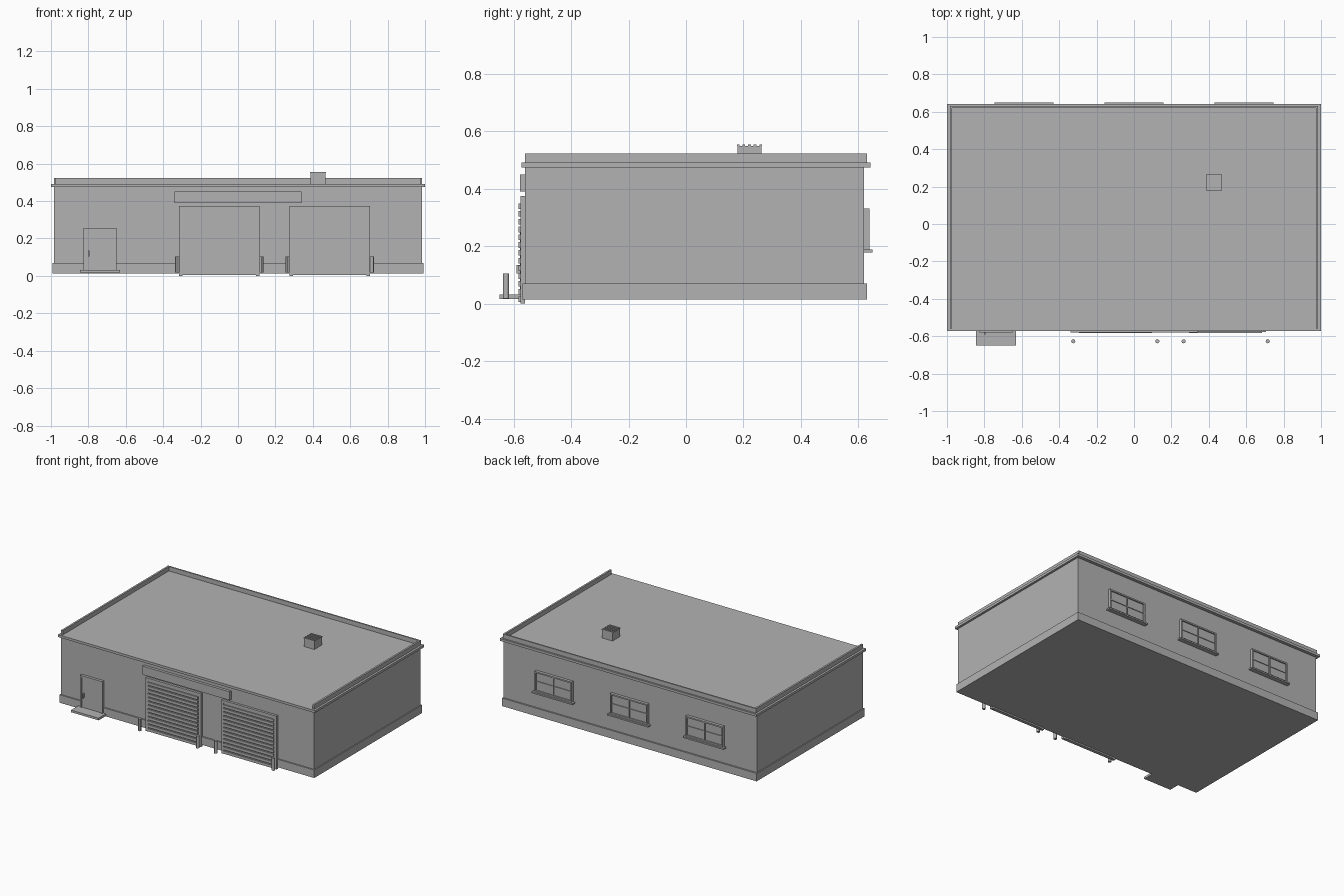
import bpy
import bmesh
from mathutils import Matrix, Vector

old = bpy.data.objects.get("Cube")
if old:
    bpy.data.objects.remove(old, do_unlink=True)

grey = bpy.data.materials.new("plain grey")
grey.use_nodes = True
colour = (0.45, 0.45, 0.45, 1)
grey.diffuse_color = colour
grey.node_tree.nodes["Principled BSDF"].inputs["Base Color"].default_value = colour


def finish(name, bm):
    mesh = bpy.data.meshes.new(name)
    bm.to_mesh(mesh)
    bm.free()
    mesh.materials.append(grey)
    obj = bpy.data.objects.new(name, mesh)
    bpy.context.collection.objects.link(obj)
    return obj


def boxes(name, *spans):
    """Join boxes, each given as (x0, x1, y0, y1, z0, z1)."""
    bm = bmesh.new()
    for x0, x1, y0, y1, z0, z1 in spans:
        centre = Vector((x0 + x1, y0 + y1, z0 + z1)) / 2
        size = Matrix.Diagonal((x1 - x0, y1 - y0, z1 - z0, 1))
        bmesh.ops.create_cube(bm, size=1, matrix=Matrix.Translation(centre) @ size)
    return finish(name, bm)


def frame(x0, x1, z0, z1, y0, y1, t, sill=True):
    """Spans of a rectangular border of thickness t in the xz plane."""
    spans = [(x0, x0 + t, y0, y1, z0, z1), (x1 - t, x1, y0, y1, z0, z1),
             (x0 + t, x1 - t, y0, y1, z1 - t, z1)]
    if sill:
        spans.append((x0 + t, x1 - t, y0, y1, z0, z0 + t))
    return spans


# Building shell
FRONT, BACK, SIDE = -0.56, 0.62, 0.985
ROOF, TOP = 0.492, 0.523
boxes("walls", (-SIDE, SIDE, FRONT, BACK, 0.015, 0.476))
boxes("plinth", (-0.992, 0.992, -0.569, 0.631, 0.014, 0.07))
boxes("roof_slab", (-1, 1, -0.573, 0.642, 0.475, ROOF))

# Low parapet on the back and both sides, open at the front
boxes("parapet",
      (-SIDE, -0.972, FRONT, 0.63, ROOF, TOP),
      (0.972, SIDE, FRONT, 0.63, ROOF, TOP),
      (-0.972, 0.972, BACK, 0.63, ROOF, TOP))

# Roof vent with a ribbed cap
boxes("roof_vent", (0.388, 0.468, 0.18, 0.263, ROOF, 0.549))
ribs = [(0.385, 0.471, y, y + 0.009, 0.549, 0.555)
        for y in (0.178 + 0.0193 * i for i in range(5))]
boxes("vent_ribs", *ribs)

# Sign board over the garage doors
boxes("sign_board", (-0.34, 0.34, -0.579, FRONT, 0.39, 0.45))

# Roller doors: border, panel and horizontal slats
SLATS = 13
for label, x0, x1 in (("right", -0.315, 0.115), ("left", 0.275, 0.705)):
    boxes(label + "_garage_frame",
          *frame(x0, x1, 0, 0.375, -0.577, FRONT, 0.018, sill=False))
    boxes(label + "_garage_panel", (x0 + 0.018, x1 - 0.018, -0.576, FRONT, 0.004, 0.357))
    pitch = 0.352 / SLATS
    slats = [(x0 + 0.02, x1 - 0.02, -0.584, -0.576,
              0.005 + i * pitch, 0.005 + (i + 0.72) * pitch) for i in range(SLATS)]
    boxes(label + "_garage_slats", *slats)

# Entrance door with handle and step
boxes("door_frame", *frame(-0.825, -0.65, 0.02, 0.256, -0.579, FRONT, 0.013, sill=False))
boxes("door_leaf", (-0.812, -0.663, -0.574, FRONT, 0.02, 0.243))
boxes("door_handle", (-0.801, -0.793, -0.59, -0.574, 0.105, 0.135))
boxes("door_step", (-0.845, -0.63, -0.65, FRONT, 0.017, 0.032))

# Bollards beside the garage openings
for i, x in enumerate((-0.325, 0.125, 0.265, 0.715)):
    bm = bmesh.new()
    bmesh.ops.create_cone(bm, cap_ends=True, segments=12, radius1=0.011, radius2=0.011,
                          depth=0.087, matrix=Matrix.Translation((x, -0.627, 0.0615)))
    post = finish("bollard_%d" % (i + 1), bm)
    bpy.ops.object.select_all(action="DESELECT")
    post.select_set(True)
    bpy.context.view_layer.objects.active = post
    bpy.ops.object.shade_smooth_by_angle()

# Back windows with crossing bars and sills
for label, x in (("right", -0.588), ("middle", 0), ("left", 0.588)):
    x0, x1, z0, z1 = x - 0.145, x + 0.145, 0.188, 0.332
    zm = (z0 + z1) / 2
    boxes(label + "_window_frame", *frame(x0, x1, z0, z1, BACK, 0.64, 0.01))
    boxes(label + "_window_glass", (x0 + 0.01, x1 - 0.01, BACK, 0.631, z0 + 0.01, z1 - 0.01))
    boxes(label + "_window_bars",
          (x - 0.004, x + 0.004, 0.631, 0.638, z0 + 0.01, z1 - 0.01),
          (x0 + 0.01, x1 - 0.01, 0.631, 0.636, zm - 0.003, zm + 0.003))
    boxes(label + "_window_sill", (x - 0.158, x + 0.158, BACK, 0.65, 0.178, 0.188))
